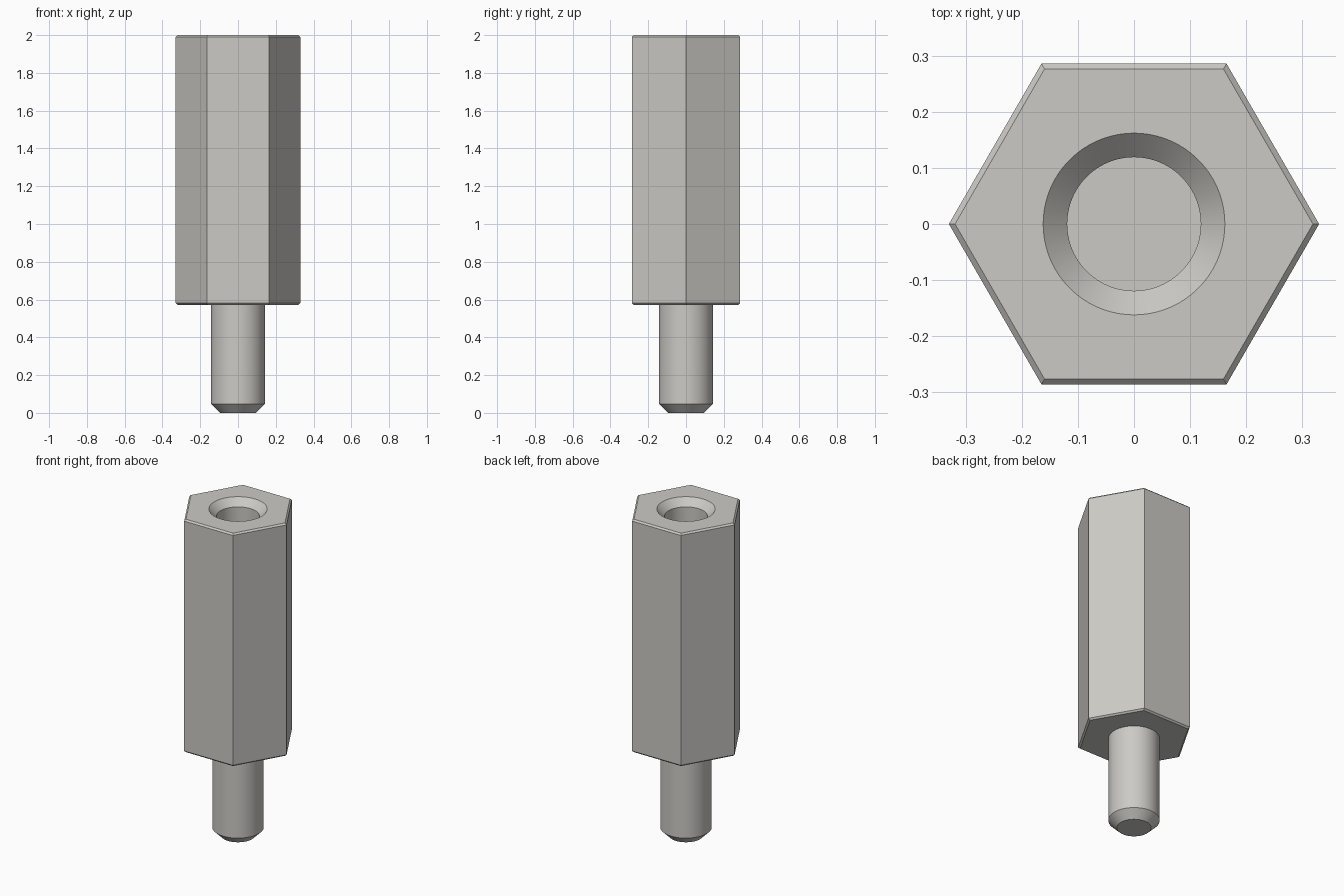
import bpy, bmesh, math

default = bpy.data.objects.get("Cube")
if default:
    bpy.data.objects.remove(default, do_unlink=True)

MM = 2 / 21          # one design millimetre in scene units

metal = bpy.data.materials.new("satin_grey_metal")
metal.use_nodes = True
colour = (0.6, 0.59, 0.56, 1)
metal.diffuse_color = colour
metal.node_tree.nodes["Principled BSDF"].inputs["Base Color"].default_value = colour


def turned(name, profile, sides):
    """Stack capped rings of (radius, height), given in millimetres."""
    bm = bmesh.new()
    rings = []
    for radius, z in profile:
        rings.append([bm.verts.new((radius * MM * math.cos(math.tau * i / sides),
                                    radius * MM * math.sin(math.tau * i / sides),
                                    z * MM)) for i in range(sides)])
    for low, high in zip(rings, rings[1:]):
        for i in range(sides):
            j = (i + 1) % sides
            bm.faces.new((low[i], low[j], high[j], high[i]))
    bm.faces.new(rings[0][::-1])
    bm.faces.new(rings[-1])
    mesh = bpy.data.meshes.new(name)
    bm.to_mesh(mesh)
    bm.free()
    mesh.materials.append(metal)
    obj = bpy.data.objects.new(name, mesh)
    bpy.context.collection.objects.link(obj)
    return obj


def activate(obj):
    bpy.ops.object.select_all(action="DESELECT")
    obj.select_set(True)
    bpy.context.view_layer.objects.active = obj


BOTTOM, TOP = 6, 21
HEX = 3 / math.cos(math.pi / 6)      # corner radius for 6 mm across flats
EDGE = 0.1
INNER = HEX - EDGE / math.cos(math.pi / 6)

# Hexagonal body with fine chamfers on both ends
body = turned("hex_body", [(INNER, BOTTOM), (HEX, BOTTOM + EDGE),
                           (HEX, TOP - EDGE), (INNER, TOP)], 6)

# Blind hole with a countersunk mouth
hole = turned("hole_cutter", [(1.25, 12), (1.25, TOP - 0.45),
                              (1.7, TOP), (1.7, TOP + 1)], 96)
hole.hide_render = True
cut = body.modifiers.new("hole", "BOOLEAN")
cut.operation = "DIFFERENCE"
cut.solver = "EXACT"
cut.object = hole
activate(body)
bpy.ops.object.modifier_apply(modifier=cut.name)
bpy.data.objects.remove(hole, do_unlink=True)

# Round stud with a chamfered tip, seated slightly inside the body
stud = turned("stud", [(1, 0), (1.5, 0.5), (1.5, BOTTOM + 0.2)], 96)

for part in (body, stud):
    activate(part)
    bpy.ops.object.shade_smooth_by_angle(angle=math.radians(30))
